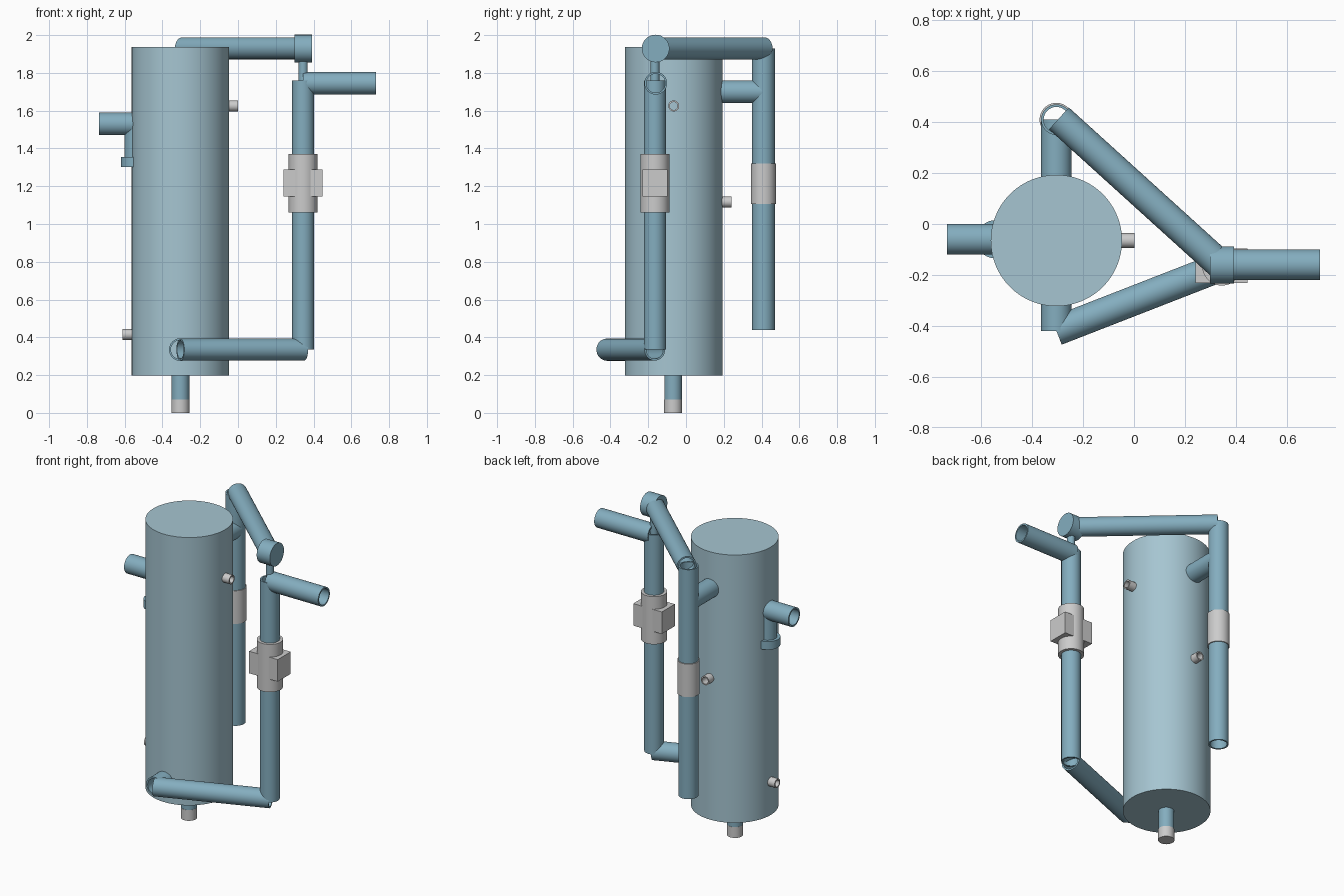
import bpy, bmesh, math
from mathutils import Vector

if "Cube" in bpy.data.objects:
    bpy.data.objects.remove(bpy.data.objects["Cube"])


def material(name, rgb):
    m = bpy.data.materials.new(name)
    m.diffuse_color = (*rgb, 1)
    m.use_nodes = True
    m.node_tree.nodes["Principled BSDF"].inputs["Base Color"].default_value = m.diffuse_color
    return m


TANK = material("tank_blue", (0.38, 0.56, 0.64))
PIPE = material("pipe_blue", (0.23, 0.42, 0.52))


def finish(name, bm, mat):
    bmesh.ops.recalc_face_normals(bm, faces=bm.faces)
    me = bpy.data.meshes.new(name)
    bm.to_mesh(me)
    bm.free()
    ob = bpy.data.objects.new(name, me)
    bpy.context.collection.objects.link(ob)
    if mat:
        me.materials.append(mat)
    return ob


def pipe(name, a, b, r, wall=0.01, mat=PIPE, n=48):
    """Straight pipe from a to b; wall=0 gives a solid rod."""
    a, b = Vector(a), Vector(b)
    rot = Vector((0, 0, 1)).rotation_difference(b - a)
    bm = bmesh.new()

    def ring(p, rad):
        return [bm.verts.new(p + rot @ Vector((rad * math.cos(t), rad * math.sin(t), 0)))
                for t in (2 * math.pi * i / n for i in range(n))]

    rings = [ring(a, r), ring(b, r)]
    if wall:
        rings += [ring(b, r - wall), ring(a, r - wall)]
        pairs = list(zip(rings, rings[1:] + rings[:1]))
    else:
        pairs = [(rings[0], rings[1])]
        bm.faces.new(rings[0])
        bm.faces.new(rings[1])
    for p, q in pairs:
        for i in range(n):
            j = (i + 1) % n
            bm.faces.new((p[i], p[j], q[j], q[i]))
    ob = finish(name, bm, mat)
    bpy.ops.object.select_all(action='DESELECT')
    ob.select_set(True)
    bpy.context.view_layer.objects.active = ob
    bpy.ops.object.shade_smooth_by_angle(angle=math.radians(35))
    return ob


def box(name, lo, hi, mat=None):
    lo, hi = Vector(lo), Vector(hi)
    bm = bmesh.new()
    bmesh.ops.create_cube(bm, size=1)
    bmesh.ops.scale(bm, vec=hi - lo, verts=bm.verts)
    bmesh.ops.translate(bm, vec=(lo + hi) / 2, verts=bm.verts)
    return finish(name, bm, mat)


TX, TY, TR = -0.305, -0.065, 0.258     # tank axis and radius
RX, RY = 0.345, -0.165                 # right riser axis
BY, FY = 0.41, -0.42                   # back downpipe and front stub ends
Z0, Z1 = 0.197, 1.937

# Tank shell with flush end plates
pipe("tank_shell", (TX, TY, Z0), (TX, TY, Z1), TR, 0.01, TANK, 96)
for name, z in (("tank_bottom_plate", Z0), ("tank_top_plate", Z1 - 0.04)):
    pipe(name, (TX, TY, z), (TX, TY, z + 0.04), TR - 0.01, 0, TANK, 96)

# Drain
pipe("drain_pipe", (TX, TY - .003, 0.07), (TX, TY - .003, 0.21), 0.047, 0)
pipe("drain_cap", (TX, TY - .003, 0), (TX, TY - .003, 0.07), 0.048, 0, None)

# Left inlet with drop leg and collar
pipe("left_inlet", (-0.735, -0.06, 1.53), (-0.55, -0.06, 1.53), 0.06)
pipe("left_drop_leg", (-0.545, -0.06, 1.31), (-0.545, -0.06, 1.53), 0.056)
pipe("left_drop_cap", (-0.545, -0.06, 1.302), (-0.545, -0.06, 1.355), 0.075, 0)

# Back downpipe, coupling and branch into the tank
pipe("back_downpipe", (TX, BY, 0.44), (TX, BY, 1.93), 0.06)
pipe("back_coupling", (TX, BY, 1.105), (TX, BY, 1.32), 0.066, 0.012, None)
pipe("back_branch", (TX, 0.17, 1.70), (TX, BY, 1.70), 0.06)

# Top crossover, end cap and thin connector
pipe("top_crossover", (-0.295, 0.415, 1.93), (RX, RY, 1.93), 0.058)
pipe("crossover_cap", (0.298, RY + .004, 1.929), (0.392, RY + .004, 1.929), 0.073, 0)
pipe("thin_connector", (RX, RY, 1.74), (RX, RY, 1.88), 0.024, 0)

# Right riser, outlet and valve
pipe("right_riser", (RX, RY, 0.335), (RX, RY, 1.76), 0.058)
pipe("right_outlet", (RX, RY + .005, 1.745), (0.73, RY + .005, 1.745), 0.06)
pipe("valve_body", (RX, RY, 1.06), (RX, RY, 1.37), 0.077, 0.02, None)
box("valve_block", (0.242, RY - .066, 1.145), (0.447, RY + .068, 1.288))

# Lower crossover and stub into the tank front
pipe("lower_crossover", (TX, FY, 0.335), (RX + .005, RY, 0.335), 0.058)
pipe("front_stub", (TX, FY, 0.335), (TX, -0.30, 0.335), 0.06)

# Sensor nozzles
for name, d, z in (("right_nozzle", (1, 0, 0), 1.625),
                   ("back_nozzle", (0, 1, 0), 1.117),
                   ("left_nozzle", (-1, 0, 0), 0.415)):
    c, d = Vector((TX, TY, z)), Vector(d)
    pipe(name, c + d * 0.24, c + d * 0.306, 0.029, 0.008, None, 32)
